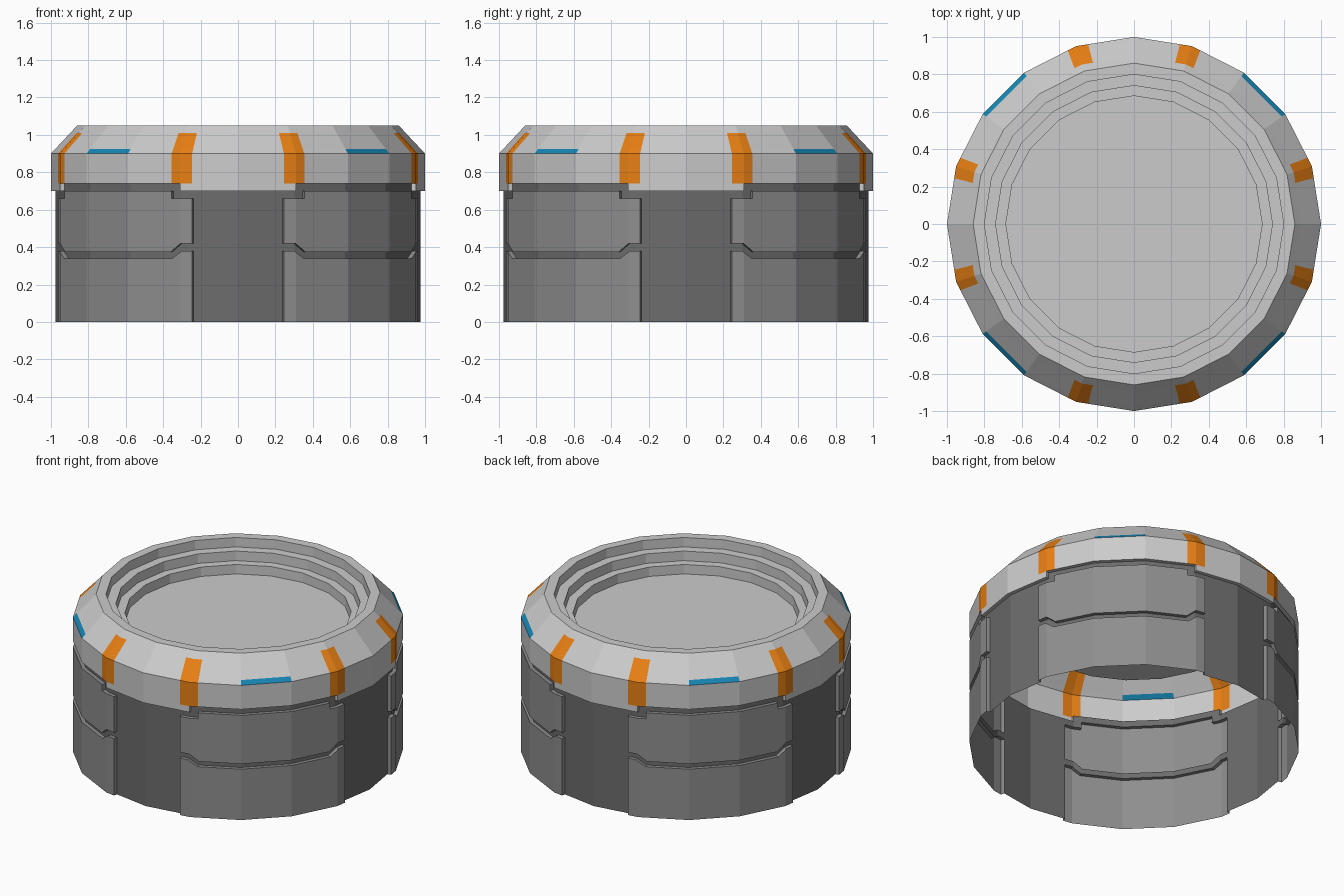
import bpy, bmesh, math

if "Cube" in bpy.data.objects:
    bpy.data.objects.remove(bpy.data.objects["Cube"])

SIDES = 20
STEP = 360 / SIDES
INNER = 0.975          # radius of the recessed shell
EDGE, NOTCH = 14.3, 20.9   # panel edge and corner notch angles


def material(name, rgb):
    m = bpy.data.materials.new(name)
    m.diffuse_color = (*rgb, 1)
    m.use_nodes = True
    m.node_tree.nodes["Principled BSDF"].inputs["Base Color"].default_value = m.diffuse_color
    return m


LIGHT = material("light_grey", (0.60, 0.60, 0.60))
MID = material("mid_grey", (0.27, 0.27, 0.27))
DARK = material("dark_grey", (0.15, 0.15, 0.15))
ORANGE = material("orange", (0.90, 0.24, 0.008))
BLUE = material("blue", (0.008, 0.24, 0.46))


def fold(a):
    """Angle measured from the nearest quarter axis, 0 to 45 degrees."""
    a %= 90
    return min(a, 90 - a)


def point(a, r, z):
    """Point on the 20-sided outline of corner radius r."""
    k = r * math.cos(math.radians(STEP / 2)) / math.cos(math.radians(a % STEP - STEP / 2))
    t = math.radians(a)
    return (k * math.cos(t), k * math.sin(t), z)


def ramp(a, a0, a1, z0, z1):
    t = min(1, max(0, (fold(a) - a0) / (a1 - a0)))
    return z0 + (z1 - z0) * t


def low_top(a):
    return ramp(a, 17.4, 20.7, 0.38, 0.34)


def up_bottom(a):
    return ramp(a, 17.9, 21.2, 0.42, 0.375)


# Angular stations round the whole body
half = [0, EDGE, 17.4, 17.9, 18, 20.7, NOTCH, 21.2, 36]
quarter = sorted(set(half + [round(90 - a, 3) for a in half[1:]]))
stations = [q + a for q in (0, 90, 180, 270) for a in quarter]
columns = list(zip(stations, stations[1:] + [360]))


def build(name, cells, mats, lip=None):
    """Cells are (a, b, r0, r1, za0, zb0, za1, zb1, mat); lip tests which rims fold inward."""
    bm = bmesh.new()
    for a, b, r0, r1, za0, zb0, za1, zb1, mi in cells:
        f = bm.faces.new([bm.verts.new(p) for p in (
            point(a, r0, za0), point(b, r0, zb0), point(b, r1, zb1), point(a, r1, za1))])
        f.material_index = mi
    bmesh.ops.remove_doubles(bm, verts=bm.verts, dist=0.0004)
    if lip:
        rim = [e for e in bm.edges if e.is_boundary and lip(*(v.co.z for v in e.verts))]
        new = bmesh.ops.extrude_edge_only(bm, edges=rim)["geom"]
        for g in new:
            if isinstance(g, bmesh.types.BMVert):
                g.co.x *= INNER
                g.co.y *= INNER
            elif isinstance(g, bmesh.types.BMFace):
                g.material_index = 0
    bmesh.ops.recalc_face_normals(bm, faces=bm.faces)
    me = bpy.data.meshes.new(name)
    bm.to_mesh(me)
    bm.free()
    for m in mats:
        me.materials.append(m)
    ob = bpy.data.objects.new(name, me)
    bpy.context.collection.objects.link(ob)
    return ob


def flat(a, b, r0, r1, z0, z1, mi=0):
    return (a, b, r0, r1, z0, z0, z1, z1, mi)


lower, upper, shell, ring = [], [], [], []
rows = [(1, 0.70), (1, 0.74), (1, 0.90), (0.977, 0.925), (0.897, 1.01), (0.86, 1.05)]

for a, b in columns:
    m = fold((a + b) / 2)
    ring_z = 0.70 if m < 18 else 0.74
    top_z = 0.66 if m < NOTCH else 0.70
    la, lb, ua, ub = low_top(a), low_top(b), up_bottom(a), up_bottom(b)
    if m < EDGE:
        # recessed pillar between panels
        shell.append(flat(a, b, INNER, INNER, 0, ring_z))
    else:
        # raised panels and the grooves around them
        lower.append((a, b, 1, 1, 0, 0, la, lb, 0))
        upper.append((a, b, 1, 1, ua, ub, 0.66, 0.66, 0))
        if top_z > 0.66:
            upper.append(flat(a, b, 1, 1, 0.66, 0.70))
        shell.append((a, b, INNER, INNER, la, lb, ua, ub, 0))
        shell.append(flat(a, b, INNER, INNER, top_z, ring_z))
    # bevelled ring with orange stripes and blue markers
    for i, ((r0, z0), (r1, z1)) in enumerate(zip(rows, rows[1:])):
        if z0 < ring_z:
            continue
        mi = 0
        if 1 <= i <= 3 and EDGE < m < NOTCH:
            mi = 1
        elif i == 2 and m > 36:
            mi = 2
        ring.append(flat(a, b, r0, r1, z0, z1, mi))

build("lower_panels", lower, [MID], lambda z, w: max(z, w) > 0.01)
build("upper_panels", upper, [MID], lambda z, w: True)
build("recessed_shell", shell, [DARK])
build("top_ring", ring, [LIGHT, ORANGE, BLUE], lambda z, w: max(z, w) < 0.8)

# Stepped well inside the ring, closed by a floor disc
well = [(0.86, 1.05), (0.80, 1.05), (0.80, 0.987), (0.74, 0.987),
        (0.74, 0.923), (0.685, 0.923), (0.685, 0.86)]
steps = [flat(k * STEP, (k + 1) * STEP, r0, r1, z0, z1)
         for k in range(SIDES) for (r0, z0), (r1, z1) in zip(well, well[1:])]
ob = build("stepped_well", steps, [LIGHT])
bm = bmesh.new()
bm.from_mesh(ob.data)
bm.faces.new([min(bm.verts, key=lambda v: (v.co - type(v.co)(point(k * STEP, 0.685, 0.86))).length)
              for k in range(SIDES)])
bmesh.ops.recalc_face_normals(bm, faces=bm.faces)
for f in bm.faces:
    if len(f.verts) == SIDES and f.normal.z < 0:
        bmesh.ops.reverse_faces(bm, faces=bm.faces[:])
        break
bm.to_mesh(ob.data)
bm.free()
